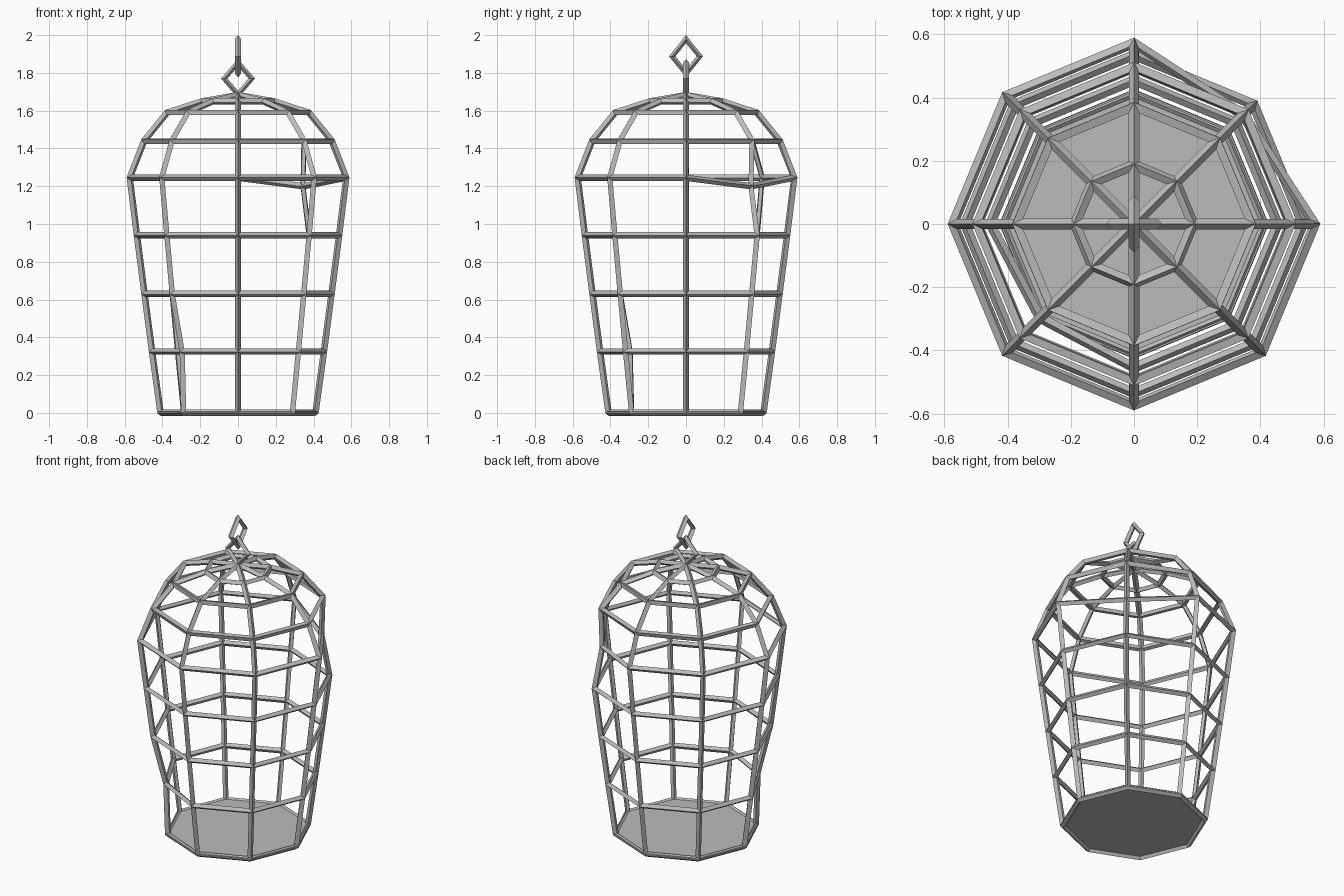
import bpy, bmesh, math
from mathutils import Vector

cube = bpy.data.objects.get("Cube")
if cube:
    bpy.data.objects.remove(cube)

metal = bpy.data.materials.new("grey metal")
grey = (0.5, 0.5, 0.5, 1)
metal.use_nodes = True
metal.diffuse_color = grey
metal.node_tree.nodes["Principled BSDF"].inputs["Base Color"].default_value = grey

SIDES = 8
BAR = 0.034


def finish(bm, name):
    mesh = bpy.data.meshes.new(name)
    bm.to_mesh(mesh)
    bm.free()
    mesh.materials.append(metal)
    obj = bpy.data.objects.new(name, mesh)
    bpy.context.collection.objects.link(obj)
    return obj


def around(radius, z, n):
    return [Vector((radius * math.cos(i * math.tau / n),
                    radius * math.sin(i * math.tau / n), z)) for i in range(n)]


# Cage: an eight-sided dome whose edges become bars
profile = [(0.41, 0), (0.455, 0.325), (0.495, 0.63), (0.535, 0.94),
           (0.573, 1.245), (0.497, 1.44), (0.375, 1.59), (0.187, 1.65)]
bm = bmesh.new()
rings = [[bm.verts.new(p) for p in around(r, z, SIDES)] for r, z in profile]
apex = bm.verts.new((0, 0, 1.682))

# Two bent corners
rings[4][1].co = (0.345, 0.345, 1.2)
rings[1][5].co = (-0.297, -0.297, 0.325)

for i in range(SIDES):
    j = (i + 1) % SIDES
    for low, high in zip(rings, rings[1:]):
        bm.faces.new((low[i], low[j], high[j], high[i]))
    bm.faces.new((rings[-1][i], rings[-1][j], apex))
cage = finish(bm, "cage_bars")
wire = cage.modifiers.new("bars", 'WIREFRAME')
wire.thickness = BAR
wire.offset = 0
wire.use_boundary = True
wire.use_even_offset = True

# Floor plate
bm = bmesh.new()
bottom = bm.faces.new([bm.verts.new(p) for p in around(0.425, 0, SIDES)])
top = bmesh.ops.extrude_face_region(bm, geom=[bottom])
for v in top["geom"]:
    if isinstance(v, bmesh.types.BMVert):
        v.co.z = 0.008
bmesh.ops.recalc_face_normals(bm, faces=bm.faces)
finish(bm, "floor")


# Hanging links: four-cornered rings with a diamond section
def link(name, z, height, across_y):
    bm = bmesh.new()
    loops = []
    for k in range(4):
        a = k * math.tau / 4
        loop = []
        for m in range(4):
            b = m * math.tau / 4
            r = 0.073 + 0.017 * math.cos(b)
            u, w, h = r * math.cos(a), 0.017 * math.sin(b), r * math.sin(a) * height
            loop.append(bm.verts.new((w, u, z + h) if across_y else (u, w, z + h)))
        loops.append(loop)
    for k in range(4):
        for m in range(4):
            n, q = (k + 1) % 4, (m + 1) % 4
            bm.faces.new((loops[k][m], loops[n][m], loops[n][q], loops[k][q]))
    bmesh.ops.recalc_face_normals(bm, faces=bm.faces)
    finish(bm, name)


link("lower_link", 1.77, 1.15, False)
link("upper_link", 1.888, 1.24, True)
